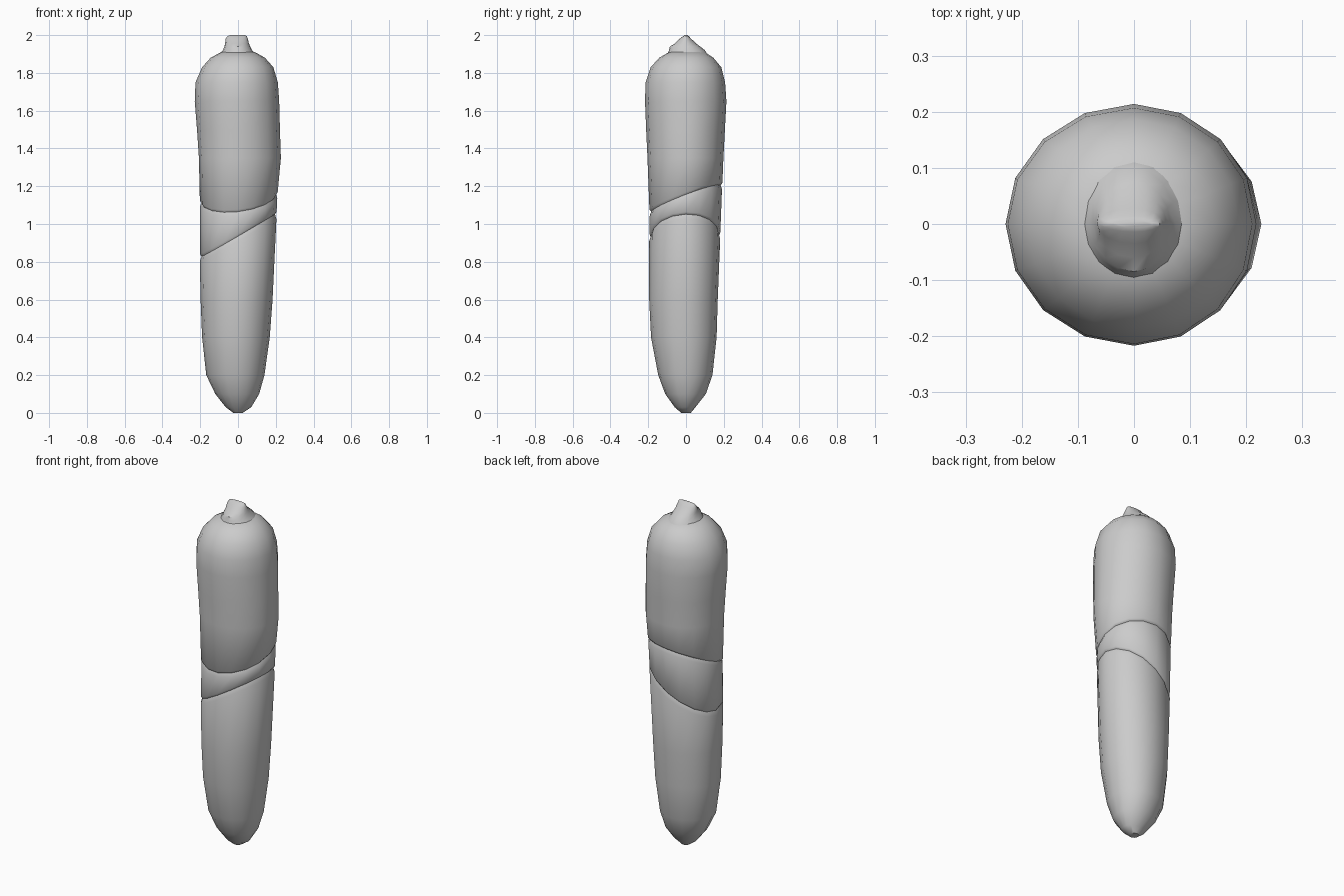
import bpy, bmesh, math

if "Cube" in bpy.data.objects:
    bpy.data.objects.remove(bpy.data.objects["Cube"])

SIDES = 16
# Silhouette: height, left, right, front, back extents
PROFILE = [
    (0.00, .025, .025, .025, .025), (0.03, .065, .07, .06, .05),
    (0.10, .12, .112, .11, .105), (0.20, .168, .14, .147, .14),
    (0.40, .19, .168, .185, .162), (0.60, .198, .183, .195, .168),
    (0.80, .202, .192, .198, .175), (1.00, .202, .202, .192, .185),
    (1.20, .202, .212, .196, .192), (1.35, .207, .227, .204, .198),
    (1.50, .217, .222, .211, .206), (1.65, .229, .218, .217, .214),
    (1.75, .225, .211, .214, .207), (1.83, .19, .187, .187, .187),
    (1.88, .145, .143, .142, .145), (1.91, .09, .09, .09, .10),
]


def extents(z):
    for lo, hi in zip(PROFILE, PROFILE[1:]):
        if z <= hi[0]:
            t = (z - lo[0]) / (hi[0] - lo[0])
            return [a + (b - a) * t for a, b in zip(lo[1:], hi[1:])]
    return PROFILE[-1][1:]


def oval(a, ext, inset=0):
    left, right, front, back = ext
    c, s = math.cos(a), math.sin(a)
    return ((right if c > 0 else left) - inset) * c, ((back if s > 0 else front) - inset) * s


def lower_seam(a):
    return 0.94 + 0.112 * math.cos(a) + 0.005 * math.sin(a)


def upper_seam(a):
    return 1.135 + 0.022 * math.cos(a) + 0.07 * math.sin(a)


def loft(name, rings):
    bm = bmesh.new()
    loops = [[bm.verts.new(p) for p in ring] for ring in rings]
    for a, b in zip(loops, loops[1:]):
        for i in range(SIDES):
            j = (i + 1) % SIDES
            bm.faces.new((a[i], a[j], b[j], b[i]))
    bm.faces.new(loops[0][::-1])
    bm.faces.new(loops[-1])
    mesh = bpy.data.meshes.new(name)
    bm.to_mesh(mesh)
    bm.free()
    ob = bpy.data.objects.new(name, mesh)
    bpy.context.collection.objects.link(ob)
    bpy.ops.object.select_all(action='DESELECT')
    ob.select_set(True)
    bpy.context.view_layer.objects.active = ob
    bpy.ops.object.shade_smooth_by_angle(angle=math.radians(38))
    return ob


ANGLES = [2 * math.pi * i / SIDES for i in range(SIDES)]


def body_ring(height, inset=0):
    ring = []
    for a in ANGLES:
        z = height(a)
        ring.append((*oval(a, extents(z), inset), z))
    return ring


def flat(z):
    return body_ring(lambda a: z)


# Lower piece, its upper rim follows the slanted seam
lower = [flat(p[0]) for p in PROFILE[:6]]
lower += [body_ring(lambda a: lower_seam(a) - 0.025),
          body_ring(lower_seam, 0.009)]
loft("lower_piece", lower)

# Band between the two slanted seams
loft("middle_band", [
    body_ring(lower_seam, 0.009),
    body_ring(lambda a: lower_seam(a) + 0.012, 0.001),
    body_ring(lambda a: upper_seam(a) - 0.02, 0.001),
    body_ring(upper_seam, 0.009)])

# Upper piece with rounded shoulders
upper = [body_ring(upper_seam, 0.009),
         body_ring(lambda a: upper_seam(a) + 0.012)]
upper += [flat(p[0]) for p in PROFILE[9:]]
loft("upper_piece", upper)

# Pinched off-centre stem: height, left, right, front, back
STEM = [(1.895, .10, .10, .10, .115), (1.92, .08, .075, .09, .10),
        (1.94, .072, .065, .085, .075), (1.955, .068, .058, .06, .055),
        (1.98, .066, .052, .035, .028), (1.995, .056, .046, .014, .014),
        (2.00, .04, .035, .006, .006)]
loft("stem", [[(*oval(a, ext), z) for a in ANGLES] for z, *ext in STEM])
